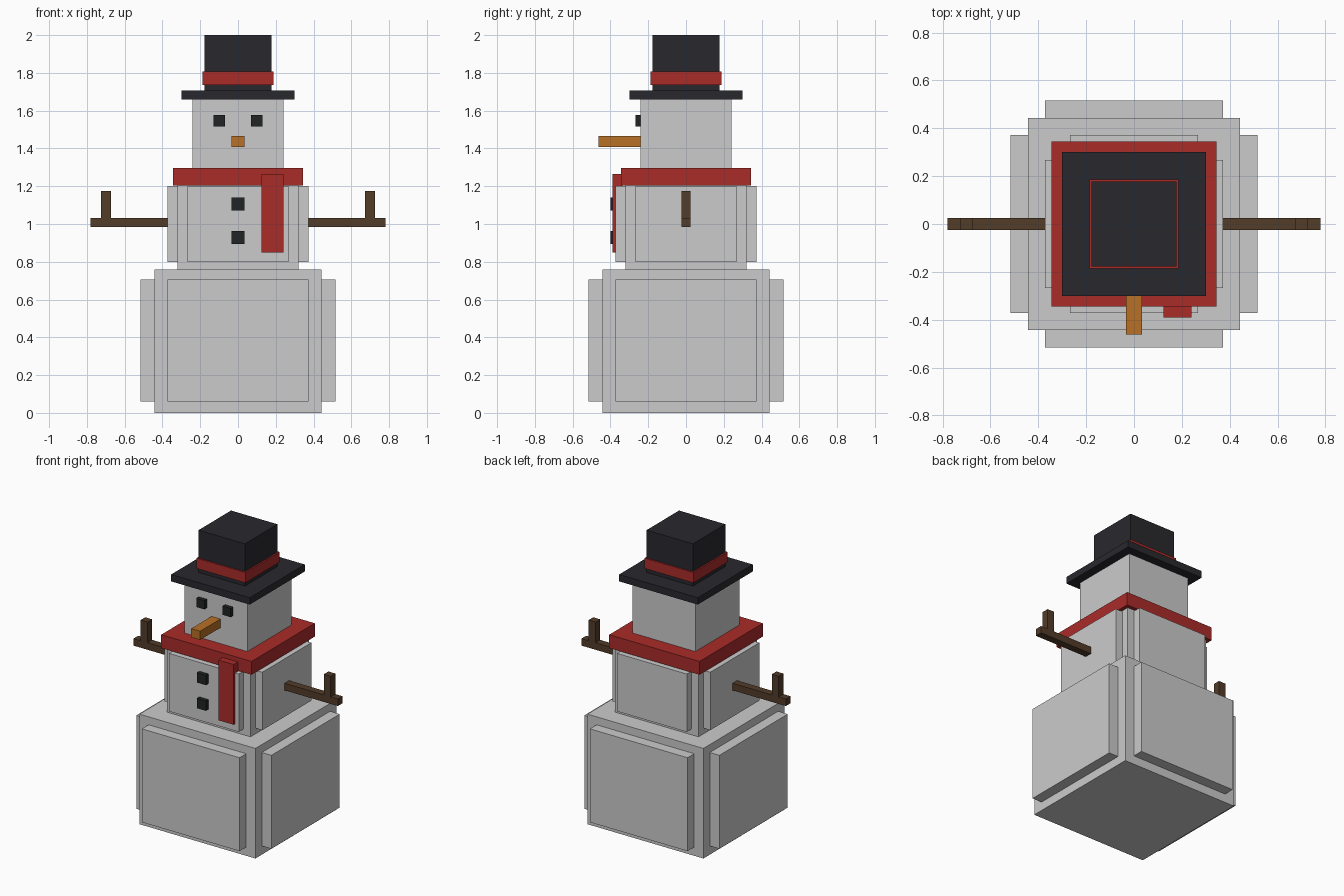
import bpy

if "Cube" in bpy.data.objects:
    bpy.data.objects.remove(bpy.data.objects["Cube"])


def material(name, rgb):
    m = bpy.data.materials.new(name)
    m.diffuse_color = (*rgb, 1)
    m.use_nodes = True
    m.node_tree.nodes["Principled BSDF"].inputs["Base Color"].default_value = m.diffuse_color
    return m


BLACK = material("black_felt", (0.022, 0.021, 0.026))
COAL = material("coal", (0.015, 0.017, 0.018))
RED = material("red_wool", (0.40, 0.025, 0.022))
ORANGE = material("orange", (0.48, 0.16, 0.018))
BROWN = material("brown_wood", (0.085, 0.045, 0.022))


def box(name, x, y, z, mat=None):
    """Box spanning the (min, max) ranges x, y, z."""
    lo, hi = zip(x, y, z)
    bpy.ops.mesh.primitive_cube_add(size=1, location=[(a + b) / 2 for a, b in zip(lo, hi)])
    ob = bpy.context.object
    ob.name = name
    ob.scale = [b - a for a, b in zip(lo, hi)]
    bpy.ops.object.transform_apply(location=False, rotation=False, scale=True)
    if mat:
        ob.data.materials.append(mat)
    return ob


def block(name, hx, hy, z, mat=None):
    """Box centred on the vertical axis."""
    return box(name, (-hx, hx), (-hy, hy), z, mat)


def snow_block(name, core, reach, panel, core_z, panel_z):
    """Square core with a raised panel on each of its four sides."""
    block(name + "_core", core, core, core_z)
    block(name + "_side_panels", reach, panel, panel_z)
    block(name + "_front_back_panels", panel, reach, panel_z)


# Stacked snow body
snow_block("base", 0.443, 0.516, 0.373, (0, 0.76), (0.06, 0.705))
snow_block("torso", 0.32, 0.373, 0.267, (0.76, 1.25), (0.80, 1.20))
block("head", 0.24, 0.24, (1.25, 1.66))

# Scarf with hanging end
block("scarf", 0.345, 0.345, (1.205, 1.297), RED)
box("scarf_tail", (0.124, 0.24), (-0.39, -0.335), (0.849, 1.265), RED)

# Top hat
block("hat_brim", 0.30, 0.30, (1.66, 1.708), BLACK)
block("hat_crown", 0.177, 0.177, (1.708, 2.0), BLACK)
block("hat_band", 0.187, 0.187, (1.737, 1.808), RED)

# Nose and coat buttons
box("nose", (-0.034, 0.034), (-0.462, -0.23), (1.407, 1.467), ORANGE)
for i, z in enumerate((0.928, 1.105)):
    box(f"button_{i + 1}", (-0.034, 0.034), (-0.40, -0.36), (z - 0.034, z + 0.034), COAL)

# Eyes and twig arms on both sides
for side, s in (("left", -1), ("right", 1)):
    def mx(a, b):
        return tuple(sorted((s * a, s * b)))
    box(side + "_eye", mx(0.07, 0.131), (-0.268, -0.23), (1.516, 1.576), COAL)
    box(side + "_arm", mx(0.36, 0.78), (-0.025, 0.025), (0.983, 1.032), BROWN)
    box(side + "_twig", mx(0.673, 0.726), (-0.025, 0.025), (1.032, 1.174), BROWN)
